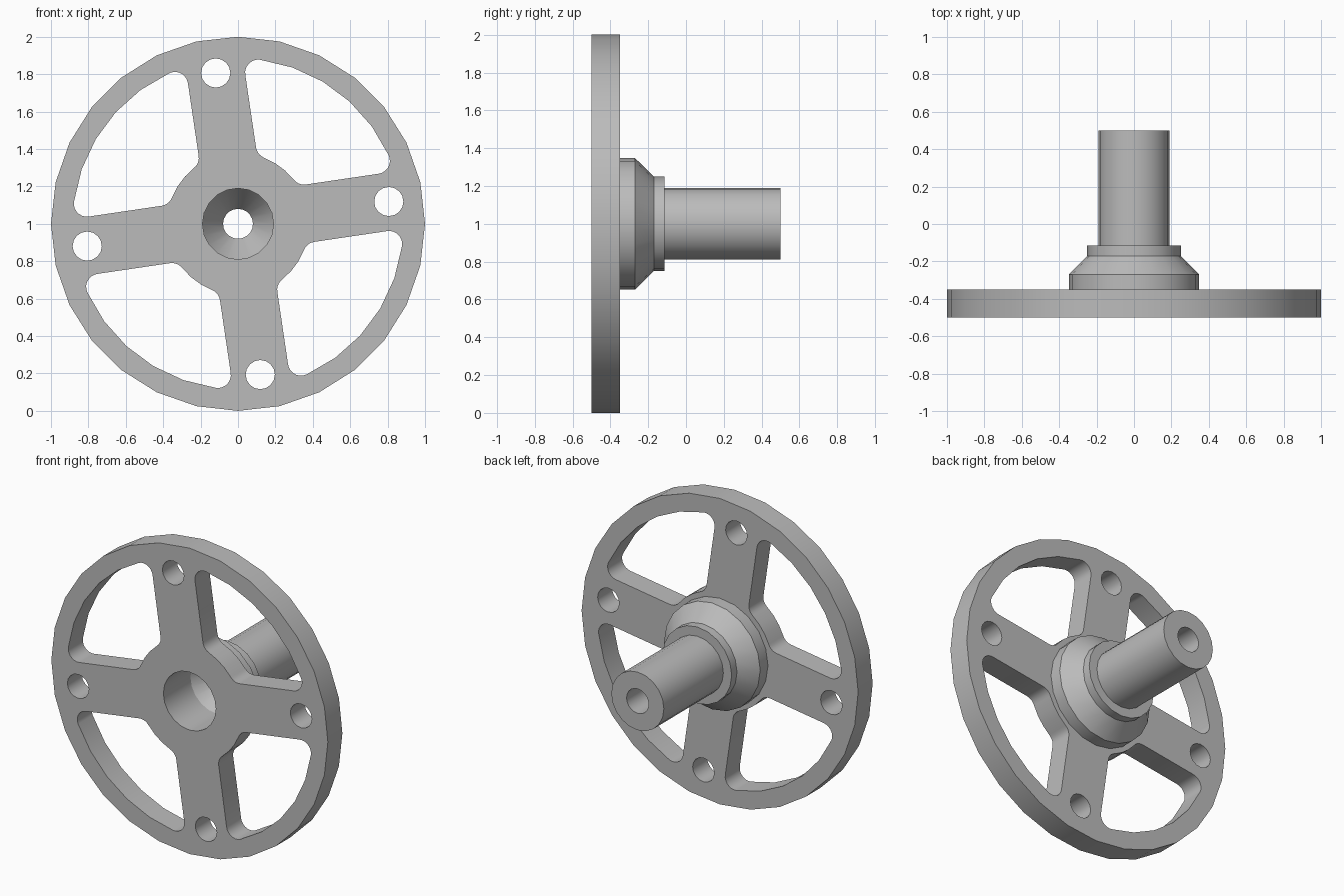
import bpy
import bmesh
import math
from mathutils import Matrix, Vector

old = bpy.data.objects.get("Cube")
if old:
    bpy.data.objects.remove(old, do_unlink=True)

FRONT, BACK = -0.5, -0.35      # faces of the wheel
BORE, SHAFT_HOLE = 0.19, 0.08
SPOKE_TURN = math.radians(8.4)
SPOKE_HALF, FILLET = 0.155, 0.07
HUB_R, RIM_R = 0.38, 0.885     # inner and outer limits of the windows

grey = bpy.data.materials.new("plain_grey")
grey.use_nodes = True
grey.diffuse_color = (0.5, 0.5, 0.5, 1)
grey.node_tree.nodes["Principled BSDF"].inputs["Base Color"].default_value = (0.5, 0.5, 0.5, 1)


def arc(center, radius, start, end, steps):
    """Points along an arc, both ends included."""
    angles = [start + (end - start) * i / steps for i in range(steps + 1)]
    return [Vector((center[0] + radius * math.cos(a), center[1] + radius * math.sin(a))) for a in angles]


def circle(center, radius, steps):
    return arc(center, radius, 0, math.tau, steps)[:-1]


def window():
    """Rounded opening between two spokes lying on the x and y axes."""
    off = SPOKE_HALF + FILLET
    inner = Vector((math.sqrt((HUB_R + FILLET) ** 2 - off ** 2), off))
    outer = Vector((math.sqrt((RIM_R - FILLET) ** 2 - off ** 2), off))
    a_in, a_out = math.atan2(off, inner.x), math.atan2(off, outer.x)
    quarter = math.pi / 2
    half = arc(inner, FILLET, a_in + math.pi, 3 * quarter, 5)
    half += arc(outer, FILLET, -quarter, a_out, 7)
    rim = arc((0, 0), RIM_R, a_out, quarter - a_out, 5)[1:-1]
    hub = arc((0, 0), HUB_R, quarter - a_in, a_in, 3)[1:-1]
    return half + rim + [p.yx for p in reversed(half)] + hub


def finish(obj):
    """Clean the mesh, face it outward, colour it and smooth its round sides."""
    bm = bmesh.new()
    bm.from_mesh(obj.data)
    bmesh.ops.remove_doubles(bm, verts=bm.verts, dist=0.0001)
    bmesh.ops.recalc_face_normals(bm, faces=bm.faces)
    bm.to_mesh(obj.data)
    bm.free()
    obj.data.materials.clear()
    obj.data.materials.append(grey)
    bpy.ops.object.select_all(action="DESELECT")
    obj.select_set(True)
    bpy.context.view_layer.objects.active = obj
    bpy.ops.object.shade_smooth_by_angle(angle=math.radians(28))


# Wheel: filled outline with bore, spoke windows and bolt holes
outlines = [circle((0, 0), 1, 28), circle((0, 0), BORE, 20)]
for k in range(4):
    turn = Matrix.Rotation(SPOKE_TURN + k * math.pi / 2, 2)
    outlines.append([turn @ p for p in window()])
    outlines.append(circle(turn @ Vector((0.815, 0)), 0.078, 16))

curve = bpy.data.curves.new("wheel_outline", "CURVE")
curve.dimensions = "2D"
curve.fill_mode = "BOTH"
curve.extrude = (BACK - FRONT) / 2
for points in outlines:
    spline = curve.splines.new("POLY")
    spline.points.add(len(points) - 1)
    for target, p in zip(spline.points, points):
        target.co = (p.x, p.y, 0, 1)
    spline.use_cyclic_u = True
wheel = bpy.data.objects.new("spoked_wheel", curve)
wheel.location = (0, (FRONT + BACK) / 2, 1)
wheel.rotation_euler.x = math.pi / 2
bpy.context.collection.objects.link(wheel)
bpy.ops.object.select_all(action="DESELECT")
wheel.select_set(True)
bpy.context.view_layer.objects.active = wheel
bpy.ops.object.convert(target="MESH")
wheel = bpy.context.object
finish(wheel)

# Hub and hollow shaft: one lathed profile of (radius, y)
profile = [(0.348, BACK), (0.348, -0.27), (0.25, -0.17), (0.25, -0.115),
           (0.19, -0.115), (0.19, 0.5), (SHAFT_HOLE, 0.5),
           (SHAFT_HOLE, -0.06), (BORE, -0.22), (BORE, BACK)]
bm = bmesh.new()
verts = [bm.verts.new((r, y, 0)) for r, y in profile]
edges = [bm.edges.new(pair) for pair in zip(verts, verts[1:])]
bmesh.ops.spin(bm, geom=verts + edges, cent=(0, 0, 0), axis=(0, 1, 0),
               angle=math.tau, steps=20, use_merge=True)
mesh = bpy.data.meshes.new("hub_and_shaft")
bm.to_mesh(mesh)
bm.free()
hub = bpy.data.objects.new("hub_and_shaft", mesh)
hub.location.z = 1
bpy.context.collection.objects.link(hub)
finish(hub)
